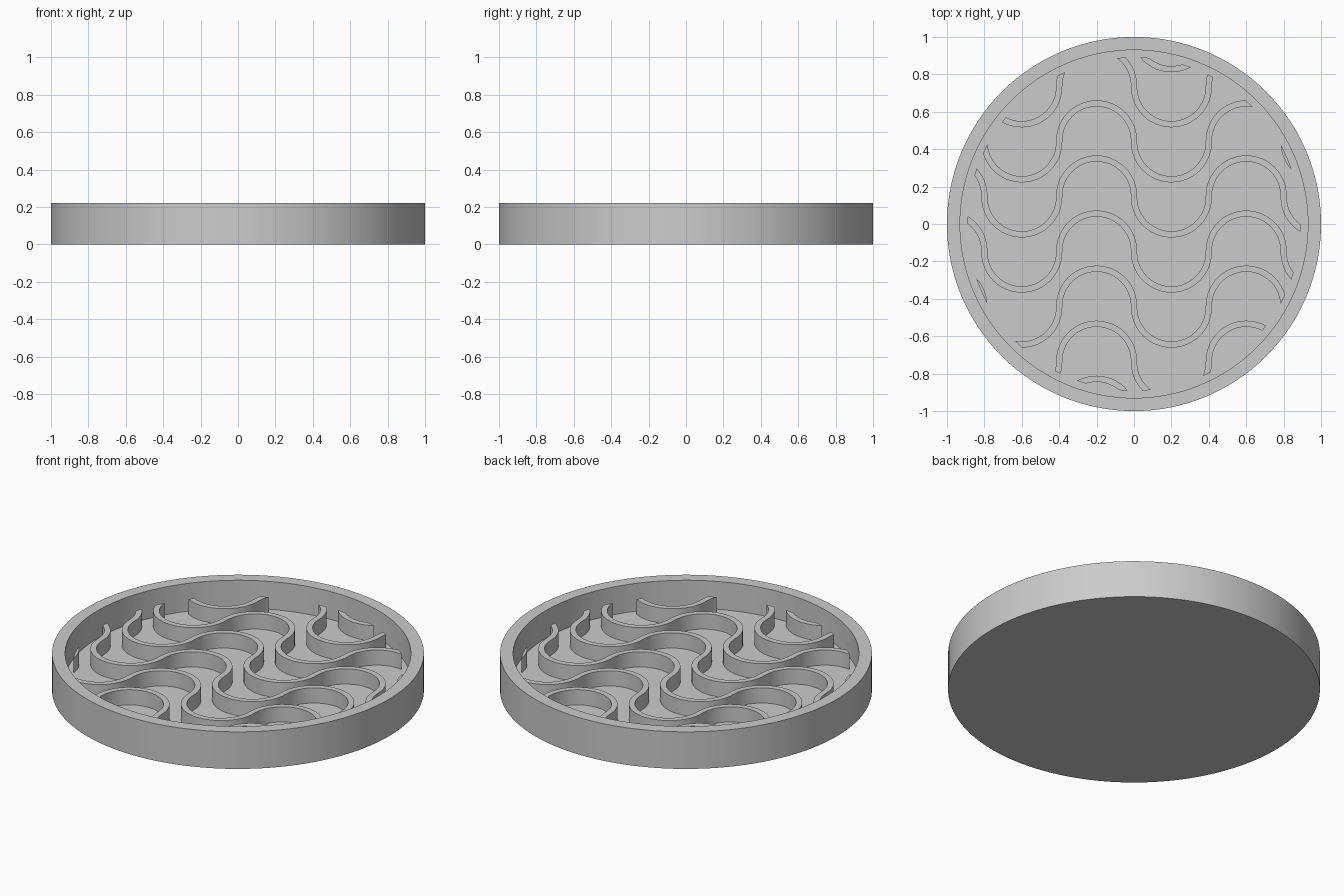
import bpy, bmesh, math

cube = bpy.data.objects.get("Cube")
if cube:
    bpy.data.objects.remove(cube, do_unlink=True)

FLOOR, RIB_TOP, RIM_TOP = 0.055, 0.145, 0.22
ARC_R, RIB_W, PITCH = 0.2, 0.033, 0.2945

grey = bpy.data.materials.new("plain grey")
grey.use_nodes = True
grey.diffuse_color = (0.6, 0.6, 0.6, 1)
grey.node_tree.nodes["Principled BSDF"].inputs["Base Color"].default_value = (0.6, 0.6, 0.6, 1)


def make_object(name, bm):
    bmesh.ops.recalc_face_normals(bm, faces=bm.faces)
    mesh = bpy.data.meshes.new(name)
    bm.to_mesh(mesh)
    bm.free()
    ob = bpy.data.objects.new(name, mesh)
    bpy.context.collection.objects.link(ob)
    mesh.materials.append(grey)
    return ob


def activate(ob):
    bpy.ops.object.select_all(action='DESELECT')
    ob.select_set(True)
    bpy.context.view_layer.objects.active = ob


def smooth(ob):
    activate(ob)
    bpy.ops.object.shade_smooth_by_angle(angle=math.radians(30))


# Round dish: turned profile of floor and rim
profile = [(0, 0), (1, 0), (1, RIM_TOP), (0.93, RIM_TOP), (0.93, FLOOR), (0, FLOOR)]
bm = bmesh.new()
verts = [bm.verts.new((x, 0, z)) for x, z in profile]
edges = [bm.edges.new(pair) for pair in zip(verts, verts[1:])]
bmesh.ops.spin(bm, geom=verts + edges, cent=(0, 0, 0), axis=(0, 0, 1),
               angle=2 * math.pi, steps=128)
bmesh.ops.remove_doubles(bm, verts=bm.verts, dist=1e-4)
smooth(make_object("dish", bm))

# Cylinder that trims the ribs just inside the rim
bm = bmesh.new()
bmesh.ops.create_cone(bm, cap_ends=True, segments=128, radius1=0.892, radius2=0.892, depth=2)
cutter = make_object("rib_trimmer", bm)
cutter.hide_render = True


def wavy_rib(name, y):
    """Strip of alternating half circles, raised from the floor."""
    bm = bmesh.new()
    rows = []
    for i in range(6):
        cx, s = -1.0 + 0.4 * i, 1 if i % 2 == 0 else -1
        for j in range(25):
            t = math.pi * (1 - j / 24)
            row = []
            for side in (1, -1):
                r = ARC_R + s * side * RIB_W / 2
                row.append(bm.verts.new((cx + r * math.cos(t),
                                         y + s * (0.003 + r * math.sin(t)), FLOOR - 0.015)))
            rows.append(row)
    faces = [bm.faces.new((a[0], a[1], b[1], b[0])) for a, b in zip(rows, rows[1:])]
    top = bmesh.ops.extrude_face_region(bm, geom=faces, use_keep_orig=True)["geom"]
    moved = [v for v in top if isinstance(v, bmesh.types.BMVert)]
    bmesh.ops.translate(bm, vec=(0, 0, RIB_TOP - FLOOR + 0.015), verts=moved)
    ob = make_object(name, bm)
    trim = ob.modifiers.new("trim", 'BOOLEAN')
    trim.operation, trim.solver, trim.object = 'INTERSECT', 'EXACT', cutter
    activate(ob)
    bpy.ops.object.modifier_apply(modifier=trim.name)
    smooth(ob)


# Eight evenly spaced wavy ribs
for k in range(8):
    wavy_rib(f"wavy_rib_{k + 1}", (k - 3.5) * PITCH)

bpy.data.objects.remove(cutter, do_unlink=True)
